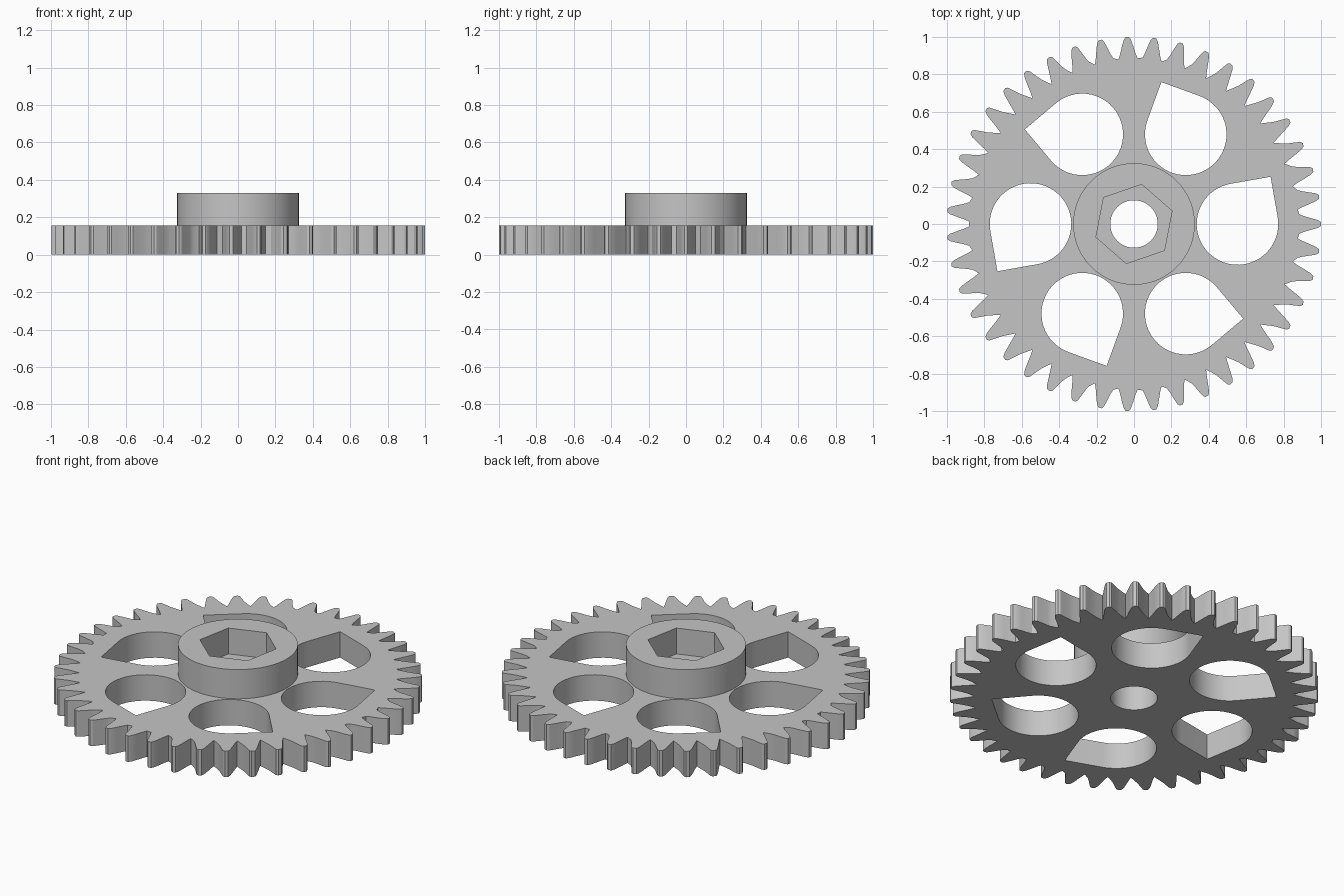
import bpy
from math import sin, cos, pi, radians, tau

cube = bpy.data.objects.get("Cube")
if cube:
    bpy.data.objects.remove(cube, do_unlink=True)

grey = bpy.data.materials.new("plain grey")
grey.use_nodes = True
colour = (0.56, 0.56, 0.56, 1)
grey.diffuse_color = colour
grey.node_tree.nodes["Principled BSDF"].inputs["Base Color"].default_value = colour

TEETH, SPOKES = 43, 6
PLATE_TOP, SOCKET_FLOOR, HUB_TOP = 0.155, 0.175, 0.33
BORE, HUB_RADIUS = 0.127, 0.325


def polar(r, a):
    return (r * cos(a), r * sin(a))


def ring(r, n, start=0.0):
    return [polar(r, start + tau * i / n) for i in range(n)]


def slab(name, loops, z0, z1):
    """Solid slab whose first loop is the outline and the rest are holes."""
    curve = bpy.data.curves.new(name, 'CURVE')
    curve.dimensions = '2D'
    curve.fill_mode = 'BOTH'
    curve.extrude = (z1 - z0) / 2
    for loop in loops:
        spline = curve.splines.new('POLY')
        spline.points.add(len(loop) - 1)
        for p, (x, y) in zip(spline.points, loop):
            p.co = (x, y, 0, 1)
        spline.use_cyclic_u = True
    ob = bpy.data.objects.new(name, curve)
    bpy.context.collection.objects.link(ob)
    ob.location.z = (z0 + z1) / 2
    bpy.ops.object.select_all(action='DESELECT')
    ob.select_set(True)
    bpy.context.view_layer.objects.active = ob
    bpy.ops.object.convert(target='MESH')
    ob = bpy.context.object
    ob.data.materials.clear()
    ob.data.materials.append(grey)
    # weld caps to walls
    bpy.ops.object.mode_set(mode='EDIT')
    bpy.ops.mesh.select_all(action='SELECT')
    bpy.ops.mesh.remove_doubles(threshold=0.0001)
    bpy.ops.mesh.normals_make_consistent(inside=False)
    bpy.ops.object.mode_set(mode='OBJECT')
    return ob


def smooth(ob):
    bpy.ops.object.select_all(action='DESELECT')
    ob.select_set(True)
    bpy.context.view_layer.objects.active = ob
    bpy.ops.object.shade_smooth_by_angle(angle=radians(25))


def gear_outline():
    # half tooth as (tangential offset, radius), mirrored about its centre line
    half = [(0.058, 0.885), (0.046, 0.91), (0.032, 0.95), (0.02, 0.985), (0.009, 1.0)]
    tooth = [(-t, r) for t, r in half] + [(t, r) for t, r in reversed(half)]
    points = []
    for i in range(TEETH):
        a = tau * i / TEETH
        lean = sin(2 * a) * 0.4
        for t, r in tooth:
            points.append(polar(min(1.0, r + lean * t), a + t))
    return points


def teardrop(turn):
    # round window with a right-angled point on its outer side
    cx, r, aim = 0.553, 0.218, radians(55)
    pts = [polar(r * 2 ** 0.5, aim)]
    pts += [polar(r, aim + pi / 4 + 1.5 * pi * i / 36) for i in range(37)]
    return [((x + cx) * cos(turn) - y * sin(turn),
             (x + cx) * sin(turn) + y * cos(turn)) for x, y in pts]


# Toothed plate with six windows and the shaft bore
windows = [teardrop(tau * i / SPOKES) for i in range(SPOKES)]
plate = slab("gear_plate", [gear_outline()] + windows + [ring(BORE, 48)], 0, PLATE_TOP)
smooth(plate)

# Hub with a hexagonal socket sunk into its top
hub = slab("hub", [ring(HUB_RADIUS, 64), ring(BORE, 48)], PLATE_TOP, HUB_TOP)
cutter = slab("socket_cutter", [ring(0.215, 6, radians(19))], SOCKET_FLOOR, HUB_TOP + 0.1)
cutter.hide_render = True
cut = hub.modifiers.new("socket", 'BOOLEAN')
cut.operation = 'DIFFERENCE'
cut.solver = 'EXACT'
cut.object = cutter
bpy.context.view_layer.objects.active = hub
bpy.ops.object.modifier_apply(modifier=cut.name)
bpy.data.objects.remove(cutter, do_unlink=True)
smooth(hub)
